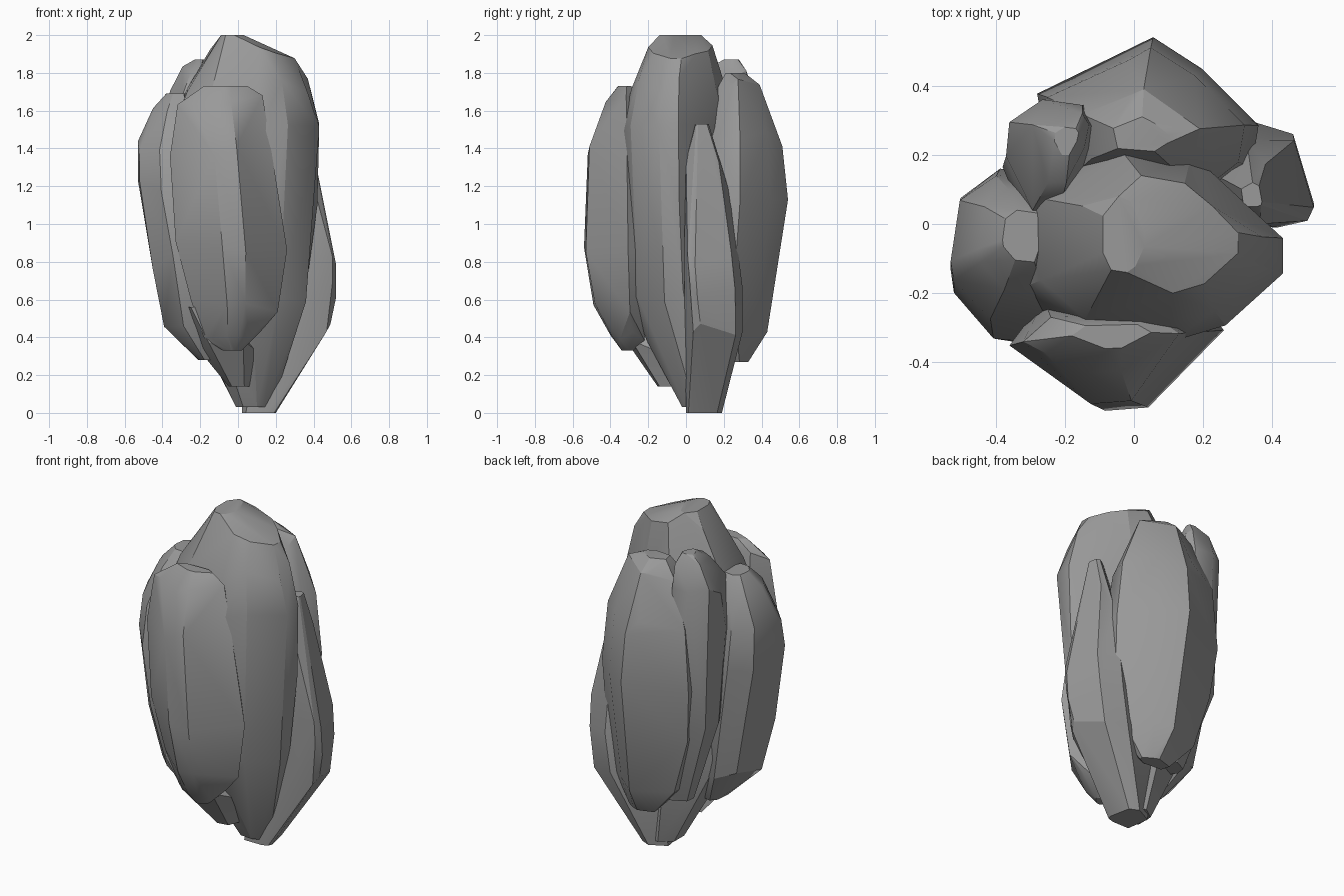
import bpy, bmesh, math, random

cube = bpy.data.objects.get("Cube")
if cube:
    bpy.data.objects.remove(cube, do_unlink=True)

random.seed(7)

stone = bpy.data.materials.new("stone grey")
stone.use_nodes = True
colour = (0.32, 0.32, 0.32, 1)
stone.diffuse_color = colour
bsdf = next(n for n in stone.node_tree.nodes if n.type == 'BSDF_PRINCIPLED')
bsdf.inputs["Base Color"].default_value = colour
bsdf.inputs["Roughness"].default_value = 0.9


def fit(values):
    """Stretch a list of numbers to span exactly zero to one."""
    low, high = min(values), max(values)
    return [(v - low) / (high - low) for v in values]


def lobe(name, footprint, rings):
    """Faceted boulder: the hull of a footprint fitted into each ring
    (z, x_min, x_max, y_min, y_max)."""
    us = fit([x for x, y in footprint])
    vs = fit([y for x, y in footprint])
    bm = bmesh.new()
    for ring in rings:
        z, x_min, x_max, y_min, y_max = ring
        wobble = 0 if ring in (rings[0], rings[-1]) else .04
        for u, v in zip(us, vs):
            bm.verts.new((x_min + u * (x_max - x_min),
                          y_min + v * (y_max - y_min),
                          z + random.uniform(-wobble, wobble)))
    hull = bmesh.ops.convex_hull(bm, input=bm.verts[:])
    spare = {g for g in hull["geom_interior"] + hull["geom_unused"]
             if isinstance(g, bmesh.types.BMVert)}
    bmesh.ops.delete(bm, geom=list(spare), context='VERTS')
    bmesh.ops.dissolve_limit(bm, angle_limit=math.radians(7),
                             verts=bm.verts[:], edges=bm.edges[:])
    bmesh.ops.recalc_face_normals(bm, faces=bm.faces[:])
    mesh = bpy.data.meshes.new(name)
    bm.to_mesh(mesh)
    bm.free()
    mesh.materials.append(stone)
    obj = bpy.data.objects.new(name, mesh)
    bpy.context.collection.objects.link(obj)
    bpy.ops.object.select_all(action='DESELECT')
    obj.select_set(True)
    bpy.context.view_layer.objects.active = obj
    bpy.ops.object.shade_smooth_by_angle(angle=math.radians(25))


# Tall central mass, reaching both the crown and the foot
lobe("core_rock",
     [(.43, -.04), (.43, -.15), (.26, -.31), (.1, -.36), (-.2, -.34),
      (-.36, -.2), (-.36, .1), (-.06, .26), (.16, .22), (.3, .1)], [
         (2, -.09, .03, -.14, .08),
         (1.91, -.15, .3, -.2, .14),
         (1.73, -.27, .37, -.29, .2),
         (1.52, -.34, .43, -.34, .24),
         (1.1, -.36, .42, -.34, .25),
         (.62, -.29, .36, -.3, .25),
         (.38, -.19, .28, -.21, .23),
         (.03, -.01, .18, -.02, .18)])

# Broad slab on the front, coming to a blunt ridge
lobe("front_slab",
     [(-.1, -.54), (.03, -.53), (.13, -.44), (.26, -.3), (.15, -.18),
      (-.25, -.2), (-.36, -.35), (-.27, -.42)], [
         (1.73, -.18, .05, -.36, -.29),
         (1.65, -.32, .13, -.43, -.26),
         (1.38, -.36, .2, -.52, -.2),
         (.87, -.33, .26, -.54, -.19),
         (.57, -.25, .21, -.49, -.2),
         (.42, -.18, .12, -.4, -.22),
         (.33, -.08, .02, -.34, -.28)])

# Pointed slab on the back
lobe("back_slab",
     [(.06, .54), (-.01, .5), (-.27, .38), (-.22, .1), (.2, .06),
      (.34, .17), (.36, .29), (.2, .45)], [
         (1.8, -.06, .1, .21, .31),
         (1.74, -.15, .19, .17, .39),
         (1.45, -.25, .32, .08, .51),
         (1.1, -.28, .36, .05, .54),
         (.75, -.25, .35, .05, .49),
         (.45, -.15, .28, .12, .43),
         (.27, 0, .18, .24, .33)])

# Shoulder on the model's right
lobe("right_slab",
     [(-.38, .16), (-.5, .07), (-.53, -.15), (-.52, -.22), (-.4, -.36),
      (-.2, -.38), (-.1, -.1), (-.17, .13)], [
         (1.69, -.38, -.26, -.11, .04),
         (1.58, -.45, -.2, -.2, .1),
         (1.4, -.53, -.15, -.29, .14),
         (1.2, -.53, -.12, -.35, .16),
         (.8, -.46, -.08, -.36, .16),
         (.48, -.4, -.03, -.28, .12),
         (.28, -.21, -.1, -.18, .02)])

# Narrow fin at the back right, with a sloping top
lobe("back_right_fin",
     [(-.27, .36), (-.37, .28), (-.38, .16), (-.3, -.03), (-.22, -.03),
      (-.14, .16), (-.12, .28), (-.15, .34)], [
         (1.87, -.23, -.16, .2, .28),
         (1.81, -.3, -.13, .12, .33),
         (1.68, -.37, -.12, .04, .36),
         (1.4, -.38, -.11, -.03, .37),
         (.85, -.34, -.06, 0, .36),
         (.35, -.17, .02, .08, .26)])

# Buttress on the model's left, running down to the foot
lobe("left_buttress",
     [(.33, .3), (.46, .26), (.52, .06), (.5, .02), (.41, 0),
      (.15, 0), (.1, .22)], [
         (1.53, .31, .37, .05, .12),
         (1.3, .26, .4, 0, .2),
         (1.1, .2, .43, 0, .24),
         (.82, .12, .52, -.01, .28),
         (.65, .1, .52, 0, .3),
         (.45, .06, .49, .02, .3),
         (0, .02, .2, 0, .19)])

# Small chip under the front slab
lobe("front_chip",
     [(-.2, -.3), (0, -.28), (.08, -.15), (-.05, -.08), (-.25, -.15)], [
         (.56, -.28, -.08, -.34, -.15),
         (.36, -.2, .1, -.31, -.08),
         (.14, -.05, .06, -.15, -.04)])
